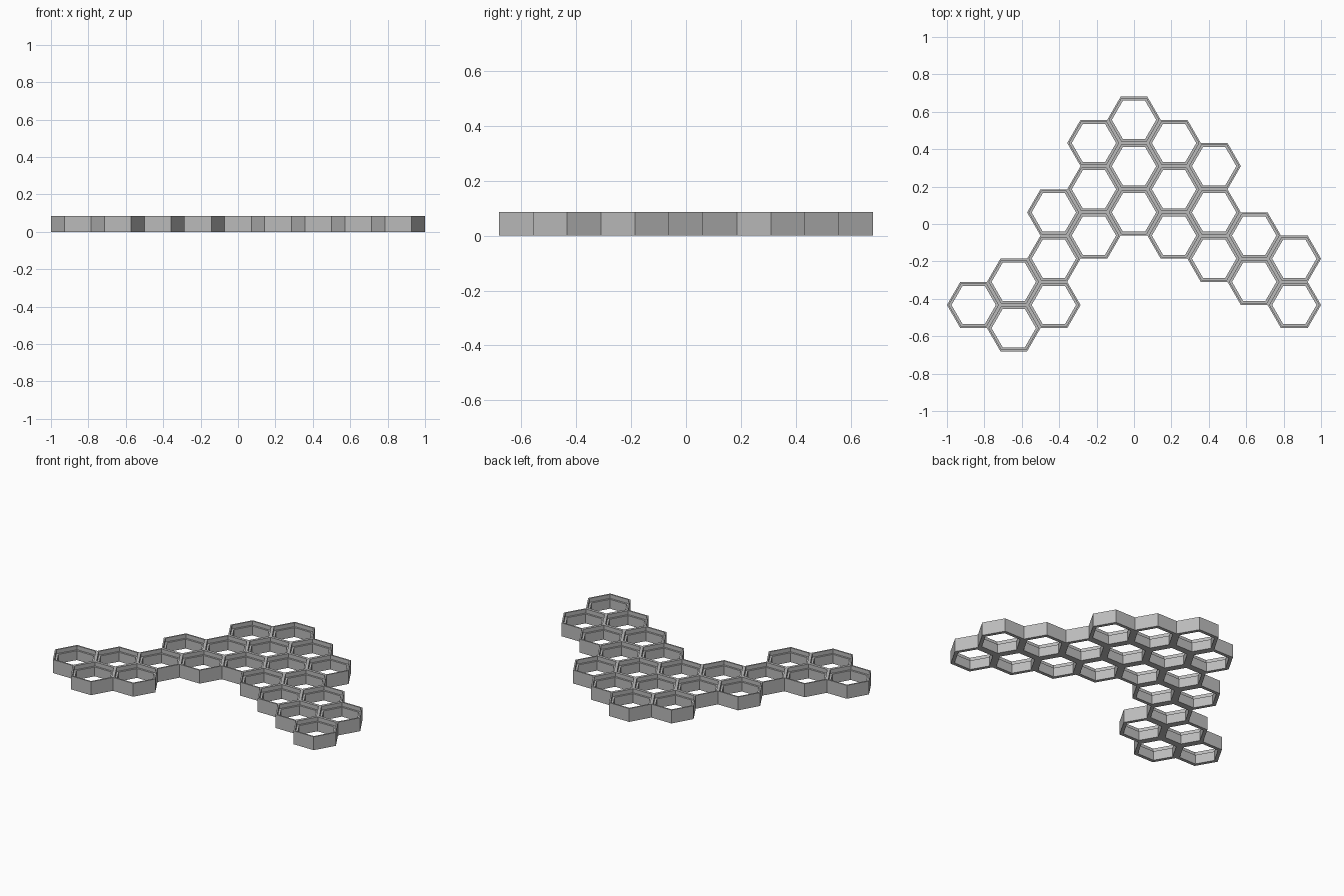
import bpy
import bmesh
from math import sqrt, cos, sin, pi

cube = bpy.data.objects.get("Cube")
if cube:
    bpy.data.objects.remove(cube, do_unlink=True)

RADIUS = 1 / 7                  # outer corner radius of one cell
PITCH = RADIUS * sqrt(3)        # distance between opposite flat sides
HEIGHT = 0.086
LEDGE = 0.06                    # height of the inner ledge
RIM, WALL = 0.009, 0.021        # wall thickness above and below the ledge

grey = bpy.data.materials.new("plain grey")
grey.use_nodes = True
colour = (0.5, 0.5, 0.5, 1)
grey.diffuse_color = colour
grey.node_tree.nodes["Principled BSDF"].inputs["Base Color"].default_value = colour


def hex_frame_mesh():
    """Sweep a stepped wall section around six corners."""
    section = [(0, 0), (0, HEIGHT), (RIM, HEIGHT), (RIM, LEDGE), (WALL, LEDGE), (WALL, 0)]
    bm = bmesh.new()
    rings = []
    for inset, z in section:
        r = RADIUS - inset * 2 / sqrt(3)
        rings.append([bm.verts.new((r * cos(i * pi / 3), r * sin(i * pi / 3), z))
                      for i in range(6)])
    for a, b in zip(rings, rings[1:] + rings[:1]):
        for i in range(6):
            j = (i + 1) % 6
            bm.faces.new((a[i], a[j], b[j], b[i]))
    bmesh.ops.recalc_face_normals(bm, faces=bm.faces)
    mesh = bpy.data.meshes.new("hexagon_frame")
    bm.to_mesh(mesh)
    bm.free()
    mesh.materials.append(grey)
    return mesh


# Column number: (half-step of the topmost cell, cells stacked downwards)
columns = {
    -4: (-3.5, 1), -3: (-2.5, 2), -2: (0.5, 3), -1: (3.5, 3), 0: (4.5, 3),
    1: (3.5, 3), 2: (2.5, 3), 3: (-0.5, 2), 4: (-1.5, 2),
}

frame = hex_frame_mesh()
for column, (top, count) in columns.items():
    for row in range(count):
        cell = bpy.data.objects.new("hexagon_cell", frame)
        cell.location = (column * 1.5 * RADIUS, (top / 2 - row) * PITCH, 0)
        bpy.context.collection.objects.link(cell)
